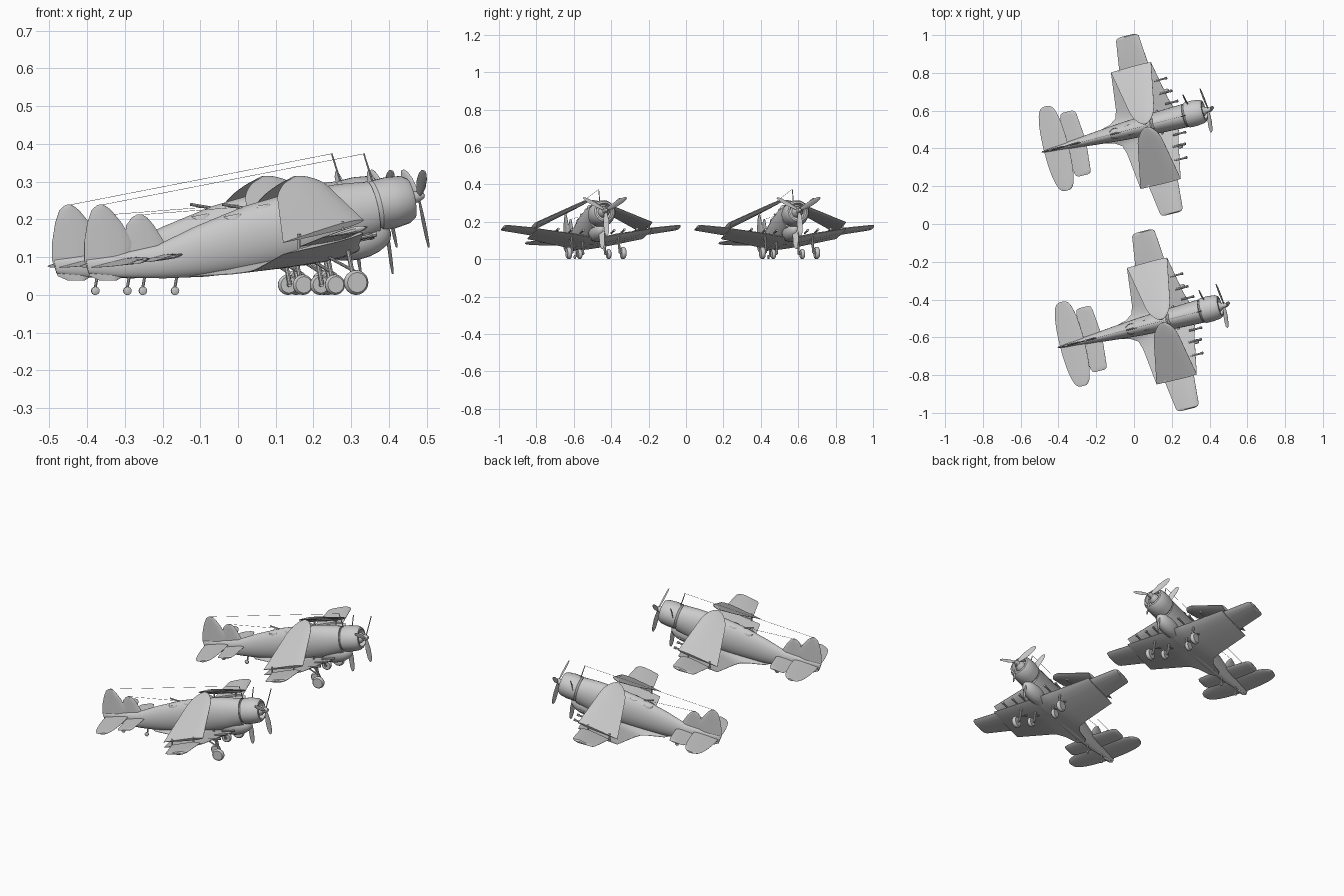
import bpy, bmesh, math
from mathutils import Vector, Matrix

if "Cube" in bpy.data.objects:
    bpy.data.objects.remove(bpy.data.objects["Cube"])

grey = bpy.data.materials.new("plain_grey")
grey.use_nodes = True
COL = (0.6, 0.6, 0.6, 1)
grey.diffuse_color = COL
grey.node_tree.nodes["Principled BSDF"].inputs["Base Color"].default_value = COL

PITCH = math.radians(12)
AXIS = Vector((math.cos(PITCH), 0, math.sin(PITCH)))
UP = Vector((-math.sin(PITCH), 0, math.cos(PITCH)))
SIDE = Vector((0, 1, 0))
parts = []


def loft(name, rings):
    """Skin a list of equal rings and cap both ends."""
    bm = bmesh.new()
    rows = [[bm.verts.new(p) for p in r] for r in rings]
    n = len(rows[0])
    for a, b in zip(rows, rows[1:]):
        for i in range(n):
            j = (i + 1) % n
            bm.faces.new((a[i], a[j], b[j], b[i]))
    bm.faces.new(rows[0])
    bm.faces.new(rows[-1])
    bmesh.ops.recalc_face_normals(bm, faces=bm.faces)
    me = bpy.data.meshes.new(name)
    bm.to_mesh(me)
    bm.free()
    me.materials.append(grey)
    ob = bpy.data.objects.new(name, me)
    bpy.context.collection.objects.link(ob)
    parts.append(ob)
    return ob


def ring(c, a, b, n=24):
    """Ellipse around c spanned by vectors a and b."""
    return [Vector(c) + a * math.cos(2 * math.pi * i / n) + b * math.sin(2 * math.pi * i / n)
            for i in range(n)]


def tube(name, p, q, r, r2=None, n=8):
    p, q = Vector(p), Vector(q)
    d = (q - p).normalized()
    a = d.orthogonal().normalized()
    b = d.cross(a)
    r2 = r if r2 is None else r2
    loft(name, [ring(p, a * r, b * r, n), ring(q, a * r2, b * r2, n)])


def lathe(name, c, axis, profile, n=24):
    """Profile of (offset along axis, radius) turned around the axis."""
    axis = Vector(axis).normalized()
    a = axis.orthogonal().normalized()
    b = axis.cross(a)
    loft(name, [ring(Vector(c) + axis * s, a * r, b * r, n) for s, r in profile])


def foil(le, te, normal, thick):
    """Closed aerofoil section between a leading and a trailing edge."""
    le, te = Vector(le), Vector(te)
    half = [(0, 0.1), (0.05, 0.5), (0.15, 0.85), (0.3, 1), (0.6, 0.7), (0.85, 0.3), (1, 0.06)]
    pts = half + [(s, -h) for s, h in reversed(half)]
    return [le.lerp(te, s) + normal * h * thick / 2 for s, h in pts]


# fuselage and engine cowl
body = [(-.5, .075, .004, .018), (-.42, .076, .012, .03), (-.3, .088, .025, .045),
        (-.19, .115, .036, .068), (-.05, .15, .048, .088), (.08, .178, .055, .096),
        (.2, .207, .06, .088), (.28, .23, .063, .072)]
loft("fuselage", [ring((u, 0, z), SIDE * w, UP * h, 28) for u, z, w, h in body])
lathe("engine_cowl", (.28, 0, .234), AXIS,
      [(0, .06), (.01, .068), (.05, .069), (.09, .064), (.105, .055), (.107, .046), (.08, .04)], 28)
lathe("engine_hub", (.35, 0, .249), AXIS, [(0, .03), (.03, .028), (.045, .016)], 16)
loft("belly_fairing", [ring((.235 + .095 * math.cos(t), 0, .145 + .02 * math.cos(t)),
                            SIDE * .045 * math.sin(t), UP * .052 * math.sin(t), 20)
                       for t in [math.pi * (.02 + .96 * k / 10) for k in range(11)]])

# propeller
hub = Vector((.405, 0, .261))
lathe("spinner", hub - AXIS * .02, AXIS, [(0, .016), (.02, .015), (.035, .008), (.038, .001)], 16)


def blade(name, base, direction, length):
    d = direction.normalized()
    across = (AXIS.cross(d) * .85 + AXIS * .5).normalized()
    norm = d.cross(across)
    rows = []
    for t, w in [(.06, .006), (.25, .012), (.5, .016), (.8, .014), (.95, .009), (1, .003)]:
        c = base + d * length * t
        rows.append(foil(c + across * w, c - across * w, norm, .005))
    loft(name, rows)


for k in range(3):
    ang = math.radians(-90 + 120 * k)
    blade("propeller_blade_%d" % k, hub, SIDE * math.cos(ang) + UP * math.sin(ang), .138)
rear_hub = Vector((.315, 0, .2))
blade("rear_blade_lower", rear_hub, Vector((.02, 0, -.145)), .146)
blade("rear_blade_upper", rear_hub, Vector((-.02, .11, .125)), .168)

# wings: lower panels, with rounded outer panels folded above them
wing = [(0, .232, .112, -.23, .05), (.03, .232, .116, -.2, .05), (.05, .23, .12, -.12, .055),
        (.075, .226, .125, -.082, .06), (.12, .212, .134, -.068, .068), (.318, .174, .165, -.045, .108)]
tip = [(.315, .158, .166, .0, .128), (.47, .146, .18, .022, .152), (.482, .138, .179, .03, .154),
       (.487, .12, .175, .05, .158)]
tail = [(.0, -.262, .108, -.37, .086), (.15, -.276, .108, -.365, .088),
        (.168, -.282, .107, -.358, .09), (.174, -.295, .105, -.345, .094)]
for s, side in ((1, "left"), (-1, "right")):
    for nm, rows, th in (("inner_wing_", wing, .03), ("wing_tip_", tip, .018), ("tailplane_", tail, .01)):
        loft(nm + side, [foil((ul, s * v, zl), (ut, s * v, zt), UP,
                              th * (1 if k < len(rows) - 1 else .4))
                         for k, (v, ul, zl, ut, zt) in enumerate(rows)])
    rows = []
    for k in range(17):
        t = math.sin(k / 16 * math.pi / 2)
        r = math.sqrt(max(.003, 1 - (max(0, t - .72) / .28) ** 2))
        v = .318 - .31 * t
        half = (.11 - .058 * t) * r
        edge = []
        for u in (.0645 + half, .0645 - half):
            edge.append((u, s * v, .14 + (u + .045) * .27 + (.315 - v) * .46))
        rows.append(foil(edge[0], edge[1], Vector((-.2, s * .42, .88)), .018 * (.35 + .65 * r)))
    loft("folded_wing_" + side, rows)
    # hinge brackets and wing struts
    for u in (.0, .12):
        z = .14 + (u + .045) * .27
        tube("wing_hinge_" + side, (u, s * .312, z - .03), (u, s * .312, z + .01), .005)
    # guns along the leading edge
    for v, nose in ((.217, .235), (.145, .245), (.085, .262)):
        tube("wing_gun_" + side, (nose - .07, s * v, .135 + .05 * v), (nose, s * v, .15 + .05 * v), .005)
        tube("gun_muzzle_" + side, (nose - .012, s * v, .148 + .05 * v), (nose, s * v, .151 + .05 * v), .007)
    # landing gear
    for pos, u, v, r, w in (("outer", .197, .15, .033, .012), ("inner", .157, .08, .027, .01)):
        lathe("%s_wheel_%s" % (pos, side), (u, s * v, r), (0, 1, 0),
              [(-w, r * .55), (-w, r * .8), (-w * .5, r * .97), (0, r), (w * .5, r * .97),
               (w, r * .8), (w, r * .55)])
        leg = v - .02
        tube("%s_leg_%s" % (pos, side), (u, s * leg, r), (u - .02, s * leg, .13), .006)
        tube("%s_axle_%s" % (pos, side), (u, s * leg, r), (u, s * v, r), .006)
        tube("%s_brace_%s" % (pos, side), (u, s * leg, r + .03), (u - .07, s * leg, .1), .004)

# rounded tailplane with elevators
rows = []
for k in range(21):
    a = -math.pi / 2 + math.pi * k / 20
    v = .23 * math.sin(a)
    half = .066 * max(.05, math.cos(a)) ** .6
    rows.append(foil((-.425 + half, v, .086 + half * .2), (-.425 - half, v, .086 - half * .2), UP, .01))
loft("rounded_tailplane", rows)

# fin with rudder, and the small forward fin: (height, trailing, leading)
rudder = [(.038, -.465, -.42), (.05, -.493, -.4), (.09, -.508, -.385), (.14, -.508, -.375),
          (.19, -.5, -.405), (.225, -.488, -.435), (.236, -.475, -.45), (.239, -.468, -.458)]
fore_fin = [(.08, -.4, -.26), (.13, -.4, -.283), (.185, -.393, -.318), (.205, -.378, -.336),
            (.213, -.364, -.35)]
for nm, rows in (("fin_and_rudder", rudder), ("forward_fin", fore_fin)):
    loft(nm, [foil((le, 0, z), (te, 0, z), SIDE, .01) for z, te, le in rows])

# tail wheels
for nm, u in (("rear", -.39), ("front", -.26)):
    lathe(nm + "_tail_wheel", (u, 0, .011), (0, 1, 0), [(-.005, .007), (-.003, .011), (.003, .011), (.005, .007)], 16)
    tube(nm + "_tail_leg", (u, .007, .011), (u + .008, .004, .06), .004)

# cockpits, windscreen, rear gun
for u, z in ((-.1, .222), (-.02, .248), (.07, .276)):
    loft("cockpit_rim", [ring(Vector((u, 0, z - .02)) + UP * h, AXIS * .034 * f, SIDE * .03 * f, 20)
                         for h, f in ((-.01, 1), (.008, 1), (.012, .92), (.0, .85))])
loft("windscreen", [ring(Vector((.12, 0, .255)) + UP * h - AXIS * h * .6, AXIS * .004, SIDE * w, 12)
                    for h, w in ((0, .032), (.03, .024), (.04, .014))])
tube("rear_gun", (-.07, 0, .23), (-.13, 0, .24), .004)
tube("gun_post", (-.08, 0, .19), (-.08, 0, .235), .005)

# aerial masts and wires
tube("aerial_mast", (.285, 0, .285), (.256, 0, .375), .003, .002)
tube("aerial_wire", (.256, 0, .374), (-.468, 0, .237), .0008, n=4)
tube("short_mast", (-.05, 0, .2), (-.055, 0, .236), .003, .002)
tube("short_wire", (-.055, 0, .235), (-.36, 0, .212), .0008, n=4)

# smooth shading with sharp edges kept
bpy.ops.object.select_all(action='DESELECT')
for ob in parts:
    ob.select_set(True)
bpy.context.view_layer.objects.active = parts[0]
bpy.ops.object.shade_smooth_by_angle(angle=math.radians(35))

# park the first aeroplane and a second one beside it
turn = Matrix.Rotation(math.radians(14.3), 4, 'Z')
for ob in list(parts):
    twin = ob.copy()
    twin.name = "second_" + ob.name
    bpy.context.collection.objects.link(twin)
    ob.matrix_world = Matrix.Translation((0, .505, 0)) @ turn
    twin.matrix_world = Matrix.Translation((.085, -.53, 0)) @ turn
